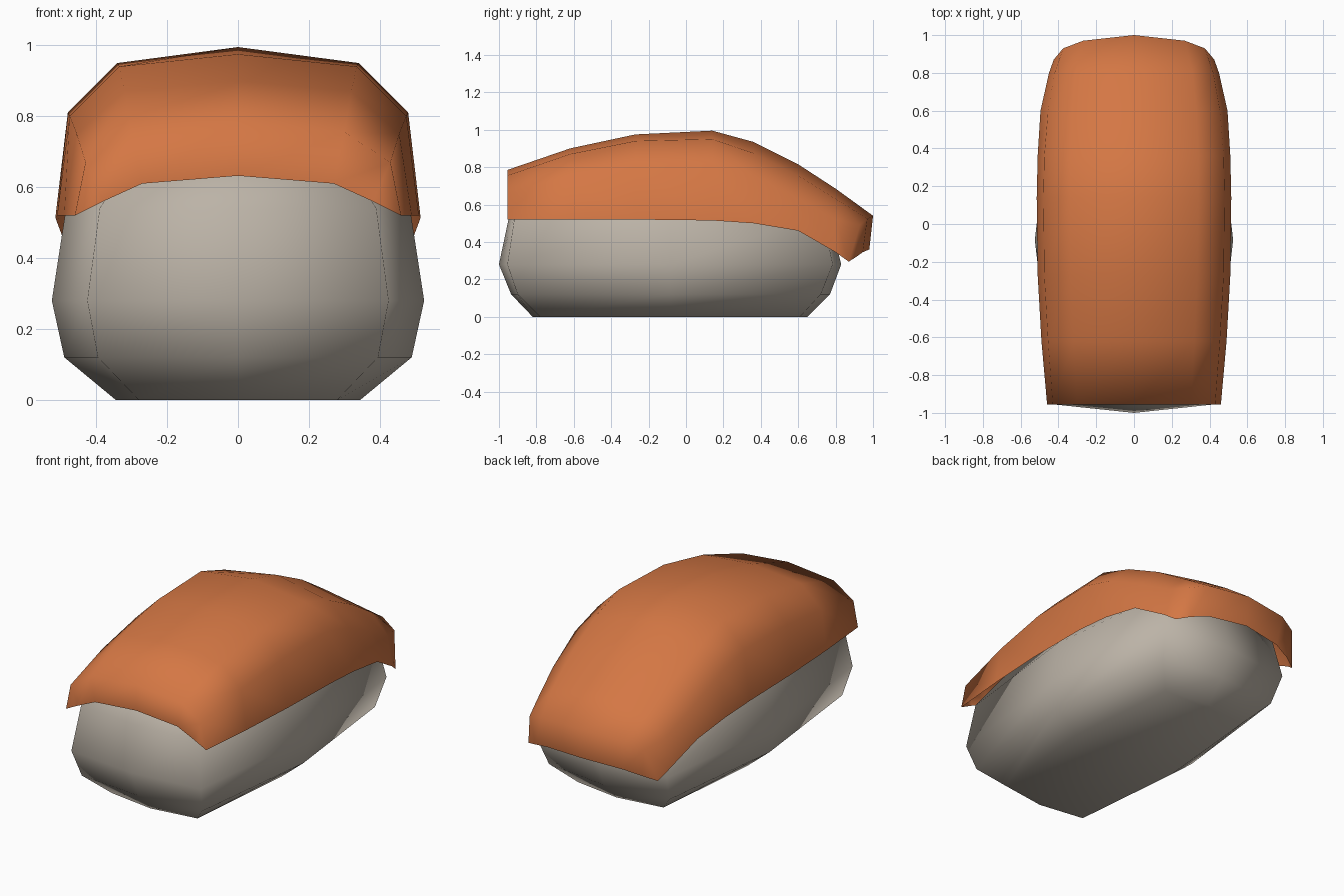
import bpy, bmesh

if "Cube" in bpy.data.objects:
    bpy.data.objects.remove(bpy.data.objects["Cube"])


def material(name, color):
    m = bpy.data.materials.new(name)
    m.diffuse_color = (*color, 1)
    m.use_nodes = True
    m.node_tree.nodes["Principled BSDF"].inputs["Base Color"].default_value = m.diffuse_color
    return m


def finish(name, bm, mat):
    bmesh.ops.recalc_face_normals(bm, faces=bm.faces)
    me = bpy.data.meshes.new(name)
    bm.to_mesh(me)
    bm.free()
    ob = bpy.data.objects.new(name, me)
    bpy.context.collection.objects.link(ob)
    me.materials.append(mat)
    for p in me.polygons:
        p.use_smooth = True
    return ob


def strip(bm, a, b, closed=False):
    n = len(a)
    for i in range(n if closed else n - 1):
        j = (i + 1) % n
        bm.faces.new((a[i], a[j], b[j], b[i]))


def mirrored(half):
    # half runs from the centre line outward; returns the full arc left to right
    return [(-x, y, z) for x, y, z in half[:0:-1]] + half


rice_mat = material("rice_white", (0.50, 0.45, 0.385))
fish_mat = material("salmon_orange", (0.66, 0.185, 0.058))

# Rice block: stacked eight-sided rings
# z, side x, corner x, front y, front corner y, back y, back corner y
levels = [
    (0.00, 0.345, 0.28, -0.82, -0.78, 0.65, 0.61),
    (0.12, 0.49, 0.395, -0.935, -0.90, 0.77, 0.72),
    (0.28, 0.525, 0.425, -1.00, -0.955, 0.83, 0.785),
    (0.54, 0.485, 0.39, -0.945, -0.915, 0.765, 0.73),
    (0.70, 0.37, 0.29, -0.85, -0.81, 0.55, 0.50),
]
bm = bmesh.new()
rings = []
for z, sx, cx, fy, fcy, by, bcy in levels:
    pts = [(0, fy), (cx, fcy), (sx, -0.085), (cx, bcy),
           (0, by), (-cx, bcy), (-sx, -0.085), (-cx, fcy)]
    rings.append([bm.verts.new((x, y, z)) for x, y in pts])
for a, b in zip(rings, rings[1:]):
    strip(bm, a, b, True)
bm.faces.new(rings[0])
bm.faces.new(rings[-1])
finish("rice_block", bm, rice_mat)

# Fish slice: arched cross-sections along y, with a hanging lip at each end
# y, top z, shoulder (x, z), side (x, z), hem (x, z)
sections = [
    (-0.955, 0.785, 0.30, 0.755, 0.43, 0.67, 0.46, 0.52),
    (-0.62, 0.90, 0.32, 0.87, 0.455, 0.75, 0.49, 0.52),
    (-0.27, 0.975, 0.335, 0.94, 0.475, 0.80, 0.51, 0.52),
    (0.14, 0.995, 0.34, 0.95, 0.48, 0.81, 0.515, 0.515),
    (0.36, 0.935, 0.34, 0.875, 0.475, 0.75, 0.51, 0.50),
    (0.60, 0.815, 0.33, 0.755, 0.455, 0.63, 0.495, 0.46),
    (0.80, 0.685, 0.31, 0.63, 0.42, 0.52, 0.45, 0.345),
]
arcs = [mirrored([(0, y, t), (ax, y, az), (bx, y, bz), (cx, y, cz)])
        for y, t, ax, az, bx, bz, cx, cz in sections]
arcs.append(mirrored([(0, 1.0, 0.54), (0.27, 0.97, 0.525),
                      (0.375, 0.93, 0.49), (0.425, 0.87, 0.295)]))
front_lip = mirrored([(0, -0.955, 0.632), (0.27, -0.955, 0.61),
                      (0.38, -0.955, 0.56), (0.46, -0.955, 0.52)])
back_lip = mirrored([(0, 0.98, 0.36), (0.25, 0.945, 0.345),
                     (0.35, 0.91, 0.32), (0.425, 0.87, 0.295)])
bm = bmesh.new()
rows = [[bm.verts.new(p) for p in arc] for arc in [front_lip] + arcs + [back_lip]]
for a, b in zip(rows, rows[1:]):
    strip(bm, a, b)
# the lips meet the hem at the corners
bmesh.ops.remove_doubles(bm, verts=bm.verts, dist=0.001)
ob = finish("fish_slice", bm, fish_mat)
if sum(p.normal.z * p.area for p in ob.data.polygons) < 0:
    ob.data.flip_normals()
